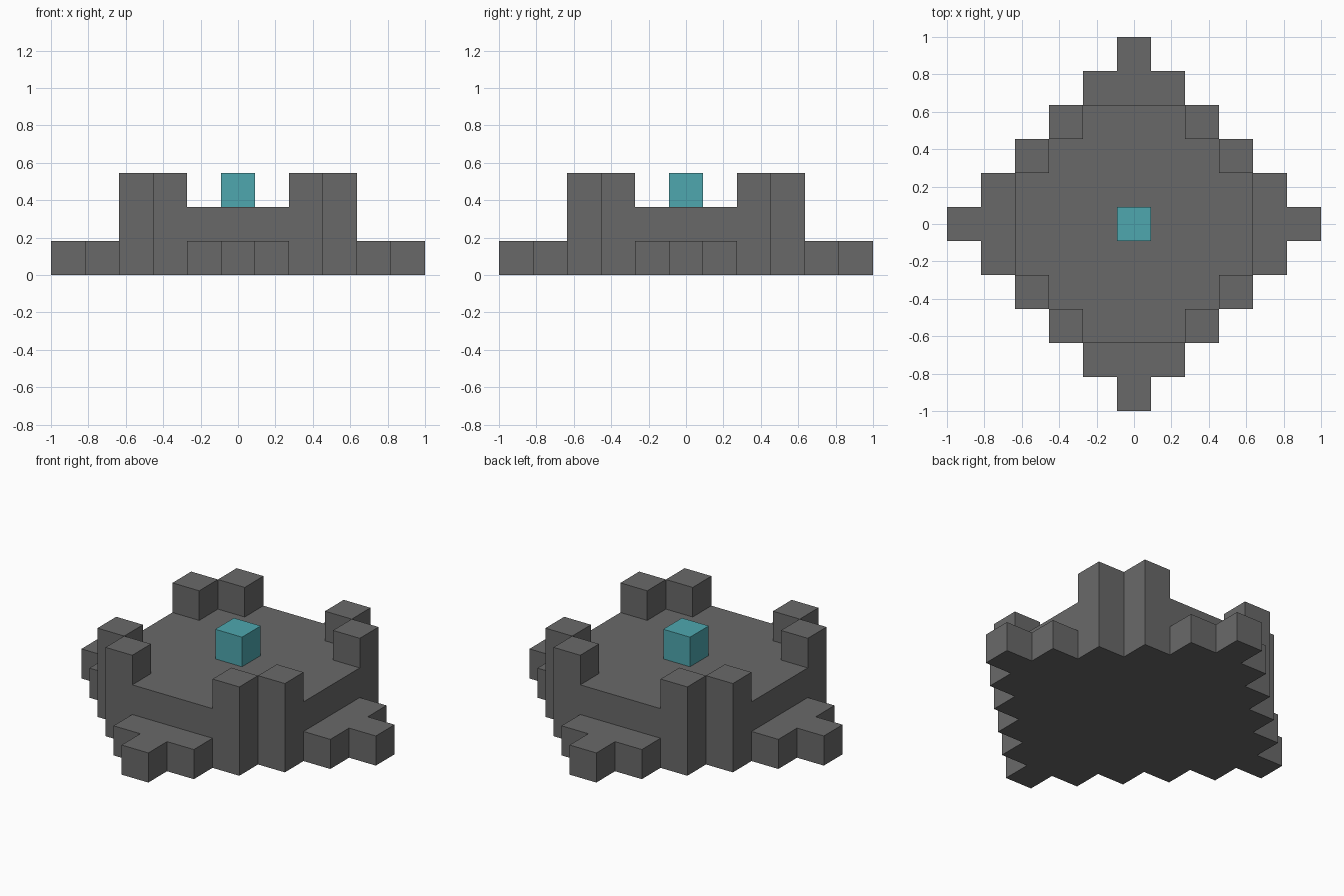
import bpy
import bmesh
from mathutils import Vector

if "Cube" in bpy.data.objects:
    bpy.data.objects.remove(bpy.data.objects["Cube"], do_unlink=True)

UNIT = 2 / 11      # edge of one block
REACH = 5          # blocks from the middle to a tip


def make_material(name, rgb):
    mat = bpy.data.materials.new(name)
    mat.use_nodes = True
    mat.diffuse_color = (*rgb, 1)
    mat.node_tree.nodes["Principled BSDF"].inputs["Base Color"].default_value = (*rgb, 1)
    return mat


stone = make_material("stone grey", (0.141, 0.141, 0.141))
teal = make_material("teal", (0.077, 0.39, 0.43))


def height(i, j):
    """Blocks stacked on a cell of the stepped diamond."""
    a, b = abs(i), abs(j)
    if a + b > REACH:
        return 0
    if max(a, b) > 3:
        return 1                       # low arms
    return 3 if a + b == REACH else 2  # corner posts, platform


def add_object(bm, name, mat):
    mesh = bpy.data.meshes.new(name)
    bm.to_mesh(mesh)
    bm.free()
    mesh.materials.append(mat)
    obj = bpy.data.objects.new(name, mesh)
    bpy.context.collection.objects.link(obj)
    return obj


def add_square(bm, centre, normal):
    """One block face, facing along its normal."""
    n = Vector(normal)
    u = Vector((n.y, n.z, n.x))
    v = n.cross(u)
    corners = [(-1, -1), (1, -1), (1, 1), (-1, 1)]
    bm.faces.new([bm.verts.new((Vector(centre) + (n + s * u + t * v) / 2) * UNIT)
                  for s, t in corners])


def build_part(name, level):
    """Outer skin of every column of the given height, with flat areas merged."""
    bm = bmesh.new()
    span = range(-REACH, REACH + 1)
    for i, j in [(i, j) for i in span for j in span if height(i, j) == level]:
        add_square(bm, (i, j, 0.5), (0, 0, -1))
        add_square(bm, (i, j, level - 0.5), (0, 0, 1))
        for dx, dy in [(1, 0), (-1, 0), (0, 1), (0, -1)]:
            for k in range(height(i + dx, j + dy), level):
                add_square(bm, (i, j, k + 0.5), (dx, dy, 0))
    bmesh.ops.remove_doubles(bm, verts=bm.verts, dist=UNIT / 100)
    bmesh.ops.dissolve_limit(bm, angle_limit=0.01, verts=bm.verts, edges=bm.edges)
    return add_object(bm, name, stone)


# Stone body
build_part("low_arms", 1)
build_part("platform", 2)
build_part("corner_posts", 3)

# Centre block on the platform
bm = bmesh.new()
bmesh.ops.create_cube(bm, size=UNIT)
core = add_object(bm, "centre_block", teal)
core.location.z = 2.5 * UNIT
